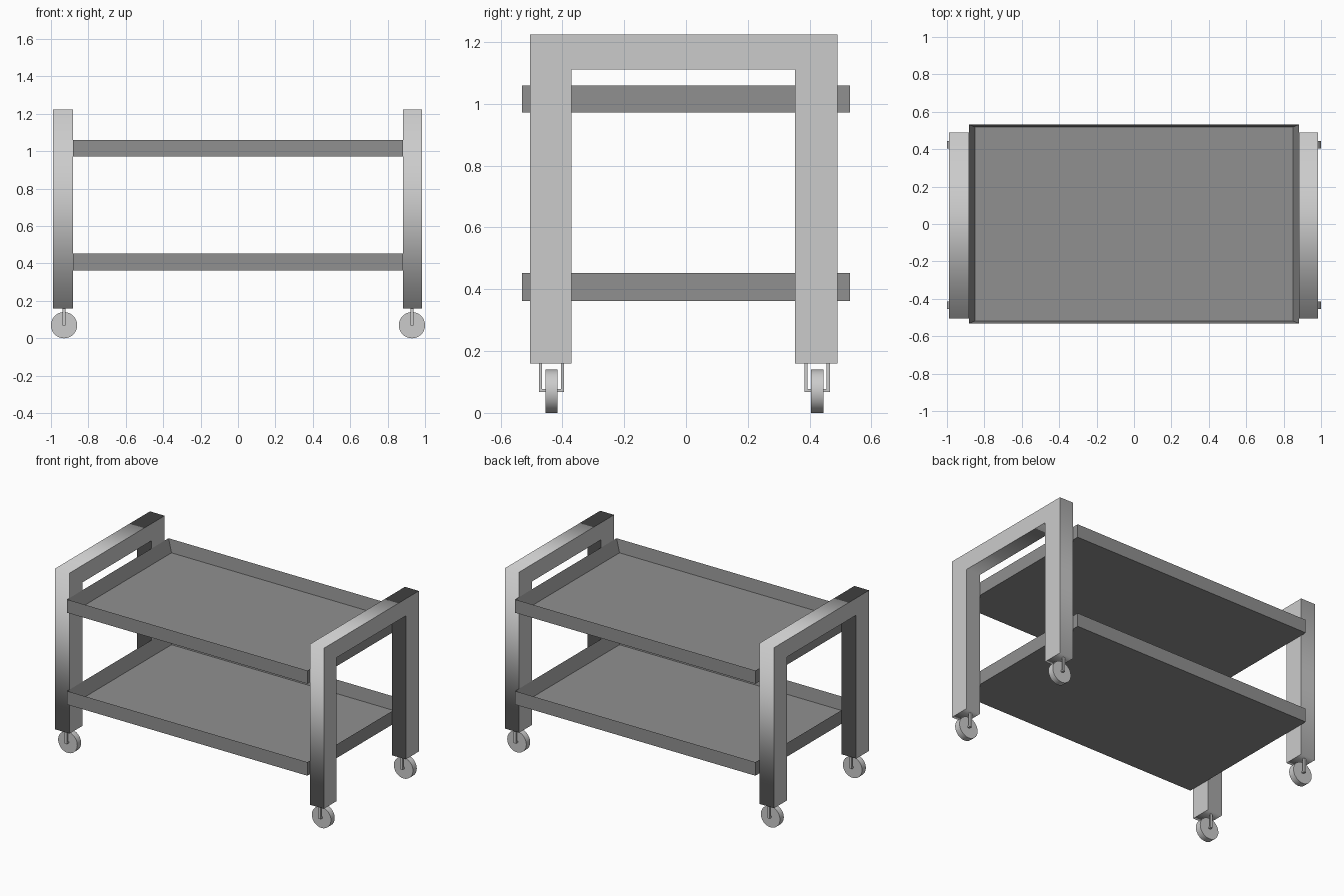
import bpy, bmesh
from math import pi

if "Cube" in bpy.data.objects:
    bpy.data.objects.remove(bpy.data.objects["Cube"])


def material(name, grey):
    mat = bpy.data.materials.new(name)
    mat.diffuse_color = (grey, grey, grey, 1)
    mat.use_nodes = True
    mat.node_tree.nodes["Principled BSDF"].inputs["Base Color"].default_value = mat.diffuse_color
    return mat


TRAY = material("dark_grey", 0.28)
WHEEL = material("wheel_grey", 0.55)


def finish(name, bm, mat=None):
    bmesh.ops.recalc_face_normals(bm, faces=bm.faces[:])
    mesh = bpy.data.meshes.new(name)
    bm.to_mesh(mesh)
    bm.free()
    if mat:
        mesh.materials.append(mat)
    obj = bpy.data.objects.new(name, mesh)
    bpy.context.collection.objects.link(obj)
    return obj


def box(name, x0, x1, y0, y1, z0, z1):
    bm = bmesh.new()
    bmesh.ops.create_cube(bm, size=1)
    for v in bm.verts:
        v.co = ((x0 + x1) / 2 + v.co.x * (x1 - x0),
                (y0 + y1) / 2 + v.co.y * (y1 - y0),
                (z0 + z1) / 2 + v.co.z * (z1 - z0))
    return finish(name, bm)


def end_frame(name, x0, x1):
    # upside-down U profile in the y-z plane, extruded along x
    profile = [(-0.505, 0.16), (-0.37, 0.16), (-0.37, 1.111), (0.353, 1.111),
               (0.353, 0.16), (0.49, 0.16), (0.49, 1.224), (-0.505, 1.224)]
    bm = bmesh.new()
    face = bm.faces.new([bm.verts.new((x0, y, z)) for y, z in profile])
    ext = bmesh.ops.extrude_face_region(bm, geom=[face])
    for g in ext["geom"]:
        if isinstance(g, bmesh.types.BMVert):
            g.co.x = x1
    # the band around the profile is smooth shaded, the two caps are flat
    for f in bm.faces:
        f.smooth = len(f.verts) == 4
    return finish(name, bm)


def tray(name, z0, z1):
    # upright outside, knife-edge rim, inner walls sloping down to the floor
    hx, hy = 0.881, 0.531
    rings = [(hx, hy, z0), (hx, hy, z1), (hx - 0.03, hy - 0.012, z0 + 0.004)]
    bm = bmesh.new()
    loops = [[bm.verts.new((sx * x, sy * y, z))
              for sx, sy in ((-1, -1), (1, -1), (1, 1), (-1, 1))]
             for x, y, z in rings]
    for a, b in zip(loops, loops[1:]):
        for i in range(4):
            j = (i + 1) % 4
            bm.faces.new((a[i], a[j], b[j], b[i]))
    bm.faces.new(loops[0])
    bm.faces.new(loops[-1])
    return finish(name, bm, TRAY)


def caster(name, x, y):
    # wheel
    bpy.ops.mesh.primitive_cylinder_add(vertices=48, radius=0.07, depth=0.04,
                                        location=(x, y, 0.07), rotation=(pi / 2, 0, 0))
    wheel = bpy.context.object
    wheel.name = name + "_wheel"
    wheel.data.materials.append(WHEEL)
    bpy.ops.object.shade_smooth_by_angle()
    # fork prongs and axle
    for s, side in ((-1, "front"), (1, "back")):
        ya, yb = sorted((y + s * 0.031, y + s * 0.041))
        box(f"{name}_{side}_prong", x - 0.008, x + 0.008, ya, yb, 0.067, 0.162)
    box(name + "_axle", x - 0.008, x + 0.008, y - 0.04, y + 0.04, 0.067, 0.077)


# end frames with handles
end_frame("left_frame", -0.989, -0.881)
end_frame("right_frame", 0.881, 0.983)

# shelves
tray("upper_tray", 0.971, 1.059)
tray("lower_tray", 0.362, 0.452)

# casters under each leg
for x, lr in ((-0.93, "left"), (0.93, "right")):
    for y, fb in ((-0.435, "front"), (0.424, "back")):
        caster(f"{fb}_{lr}_caster", x, y)
